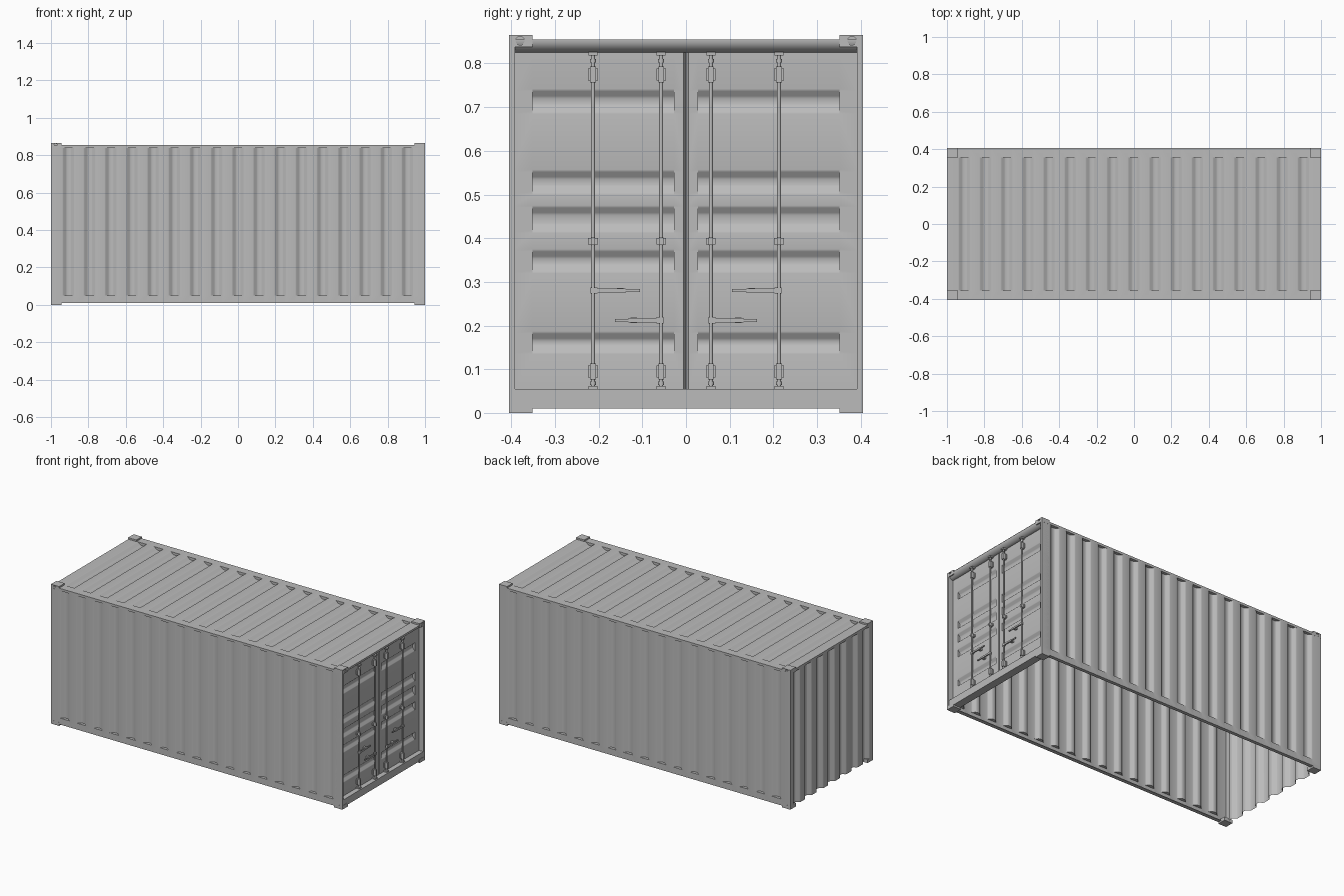
import bpy, bmesh, math
from mathutils import Vector, Matrix

if "Cube" in bpy.data.objects:
    bpy.data.objects.remove(bpy.data.objects["Cube"])

grey = bpy.data.materials.new("container_grey")
grey.diffuse_color = (0.5, 0.5, 0.5, 1)
grey.use_nodes = True
grey.node_tree.nodes["Principled BSDF"].inputs["Base Color"].default_value = grey.diffuse_color


def finish(name, bm, outward=None, smooth=None):
    """Turn a bmesh into an object; open sheets are made to face 'outward'."""
    bmesh.ops.remove_doubles(bm, verts=bm.verts, dist=1e-5)
    bmesh.ops.recalc_face_normals(bm, faces=bm.faces)
    if outward:
        total = sum((f.normal * f.calc_area() for f in bm.faces), Vector())
        if total.dot(Vector(outward)) < 0:
            bmesh.ops.reverse_faces(bm, faces=bm.faces)
    me = bpy.data.meshes.new(name)
    bm.to_mesh(me)
    bm.free()
    me.materials.append(grey)
    ob = bpy.data.objects.new(name, me)
    bpy.context.collection.objects.link(ob)
    if smooth:
        bpy.ops.object.select_all(action='DESELECT')
        ob.select_set(True)
        bpy.context.view_layer.objects.active = ob
        bpy.ops.object.shade_smooth_by_angle(angle=math.radians(smooth))
    return ob


def add_box(bm, lo, hi):
    c = [(a + b) / 2 for a, b in zip(lo, hi)]
    s = [abs(b - a) for a, b in zip(lo, hi)]
    bmesh.ops.create_cube(bm, size=1, matrix=Matrix.Translation(c) @ Matrix.Diagonal((*s, 1)))


def add_cyl(bm, centre, r, depth, axis='Z', seg=12):
    rot = {'Z': Matrix(), 'X': Matrix.Rotation(math.pi / 2, 4, 'Y'),
           'Y': Matrix.Rotation(math.pi / 2, 4, 'X')}[axis]
    bmesh.ops.create_cone(bm, cap_ends=True, segments=seg, radius1=r, radius2=r,
                          depth=depth, matrix=Matrix.Translation(centre) @ rot)


def grooved_sheet(name, place, u_range, v_range, grooves, g_range, slope, depth, outward):
    """Flat sheet with pressed grooves; place(u, v, d) gives a point d below the surface."""
    bm = bmesh.new()
    (u0, u1), (v0, v1), (g0, g1) = u_range, v_range, g_range

    def face(*pts):
        bm.faces.new([bm.verts.new(place(*p)) for p in pts])

    profile = [(u0, 0)]
    for a, b in grooves:
        ramp = [(0, 0), (0.25, 0.14), (0.75, 0.86), (1, 1)]
        down = [(a + t * slope, k * depth) for t, k in ramp]
        up = [(b - t * slope, k * depth) for t, k in reversed(ramp)]
        profile += down + up
        for g, edge in ((g0, v0), (g1, v1)):
            if abs(g - edge) > 1e-4:      # closed groove end
                face(*[(u, g, d) for u, d in down + up])
    profile.append((u1, 0))
    for (ua, da), (ub, db) in zip(profile, profile[1:]):
        face((ua, g0, da), (ub, g0, db), (ub, g1, db), (ua, g1, da))
        for g, edge in ((g0, v0), (g1, v1)):
            if abs(g - edge) > 1e-4:      # flat margin
                face((ua, edge, 0), (ub, edge, 0), (ub, g, 0), (ua, g, 0))
    return finish(name, bm, outward, 40)


PITCH, GW = 0.1133, 0.068
long_grooves = [(-0.94 + i * PITCH, -0.94 + i * PITCH + GW) for i in range(17)]
end_grooves = [(-0.374 + i * PITCH, -0.374 + i * PITCH + GW) for i in range(7)]
Y, ZB, ZT = 0.405, 0.01, 0.855

# Long side walls with a narrow flange under each
for s, side in ((-1, "front"), (1, "back")):
    grooved_sheet(side + "_wall", lambda u, v, d: (u, s * (Y - d), v), (-1, 1), (ZB, ZT),
                  long_grooves, (0.05, 0.84), 0.026, 0.018, (0, s, 0))
    bm = bmesh.new()
    add_box(bm, (-1, s * (Y - 0.022), ZB), (1, s * (Y - 0.001), ZB + 0.004))
    finish(side + "_bottom_flange", bm)

# Roof
grooved_sheet("roof", lambda u, v, d: (u, v, ZT - d), (-1, 1), (-Y, Y),
              long_grooves, (-0.355, 0.355), 0.026, 0.016, (0, 0, 1))

# Closed end wall, its grooves running out at the bottom
grooved_sheet("end_wall", lambda u, v, d: (-1 + d, u, v), (-Y, Y), (ZB, ZT),
              end_grooves, (ZB, 0.84), 0.022, 0.024, (-1, 0, 0))

# Door frame: posts, sill and sloped header
bm = bmesh.new()
for s in (-1, 1):
    add_box(bm, (0.95, s * 0.392, ZB), (1, s * Y, ZT))
finish("door_posts", bm)
bm = bmesh.new()
add_box(bm, (0.95, -0.393, ZB), (0.998, 0.393, 0.055))
finish("door_sill", bm)
bm = bmesh.new()
outline = [(0.95, 0.825), (0.972, 0.825), (0.984, 0.829), (0.994, 0.838), (0.999, 0.848),
           (0.999, 0.8545), (0.95, 0.8545)]
f = bm.faces.new([bm.verts.new((x, -0.393, z)) for x, z in outline])
r = bmesh.ops.extrude_face_region(bm, geom=[f])
bmesh.ops.translate(bm, vec=(0, 0.786, 0),
                    verts=[v for v in r['geom'] if isinstance(v, bmesh.types.BMVert)])
finish("door_header", bm, smooth=40)

# Two door leaves with horizontal pressed grooves
DX = 0.968
door_grooves = [(0.135, 0.187), (0.32, 0.375), (0.412, 0.475), (0.5, 0.557), (0.685, 0.742)]
for s, side in ((-1, "left"), (1, "right")):
    grooved_sheet(side + "_door", lambda u, v, d: (DX - d, s * v, u), (0.054, 0.826),
                  (0.006, 0.393), door_grooves, (0.027, 0.352), 0.022, 0.015, (1, 0, 0))

# Recessed seal between the leaves
bm = bmesh.new()
for s in (-1, 1):
    bm.faces.new([bm.verts.new(p) for p in ((DX, s * 0.006, 0.054), (DX - 0.015, 0, 0.054),
                                            (DX - 0.015, 0, 0.826), (DX, s * 0.006, 0.826))])
finish("door_seal", bm, (1, 0, 0))

# Locking bars with brackets and handles
BX = 0.983
rods, brackets, handles = bmesh.new(), bmesh.new(), bmesh.new()
for s in (-1, 1):
    for y in (0.057, 0.213):
        add_cyl(rods, (BX, s * y, 0.44), 0.0045, 0.77)
        for z, w, h in ((0.822, 0.021, 0.008), (0.775, 0.013, 0.036), (0.393, 0.01, 0.018),
                        (0.095, 0.013, 0.036), (0.058, 0.021, 0.008)):
            add_box(brackets, (DX, s * y - w / 2, z - h / 2), (BX + 0.008, s * y + w / 2, z + h / 2))
        for z, h in ((0.775, 0.028), (0.393, 0.014), (0.095, 0.028)):
            add_box(brackets, (DX, s * y - 0.011, z - h / 2), (DX + 0.007, s * y + 0.011, z + h / 2))
        for z in (0.806, 0.068):
            add_cyl(brackets, (BX, s * y, z), 0.007, 0.008)
    for y0, y1, z in ((0.213, 0.105, 0.28), (0.057, 0.163, 0.212)):
        k = 1 if y1 > y0 else -1
        add_box(handles, (BX - 0.005, s * (y0 - k * 0.006), z - 0.007),
                (BX + 0.007, s * (y0 + k * 0.01), z + 0.007))
        add_box(handles, (BX, s * (y0 + k * 0.008), z - 0.005), (BX + 0.006, s * (y0 + k * 0.075), z + 0.005))
        add_box(handles, (BX, s * (y0 + k * 0.07), z - 0.0035), (BX + 0.005, s * y1, z + 0.0035))
        add_box(handles, (DX, s * (y0 + k * 0.055), z - 0.006), (BX + 0.001, s * (y0 + k * 0.07), z + 0.006))
finish("locking_bars", rods, smooth=40)
finish("bar_brackets", brackets, smooth=40)
finish("door_handles", handles)

# Corner castings, the upper ones with blind round holes
castings, holes = bmesh.new(), bmesh.new()
for sx in (-1, 1):
    for sy in (-1, 1):
        for z0, z1 in ((0, 0.022), (0.838, 0.865)):
            add_box(castings, (sx * 0.945, sy * 0.352, z0), (sx * 1.0005, sy * (Y + 0.0005), z1))
        if sx > 0:
            add_cyl(holes, (1, sy * 0.38, 0.852), 0.01, 0.024, 'X', 20)
        else:
            add_cyl(holes, (-0.975, sy * Y, 0.852), 0.01, 0.024, 'Y', 20)
corner = finish("corner_castings", castings)
cutter = finish("hole_cutter", holes)
cutter.hide_render = True
cutter.hide_viewport = True
mod = corner.modifiers.new("holes", 'BOOLEAN')
mod.operation = 'DIFFERENCE'
mod.object = cutter
mod.solver = 'EXACT'
